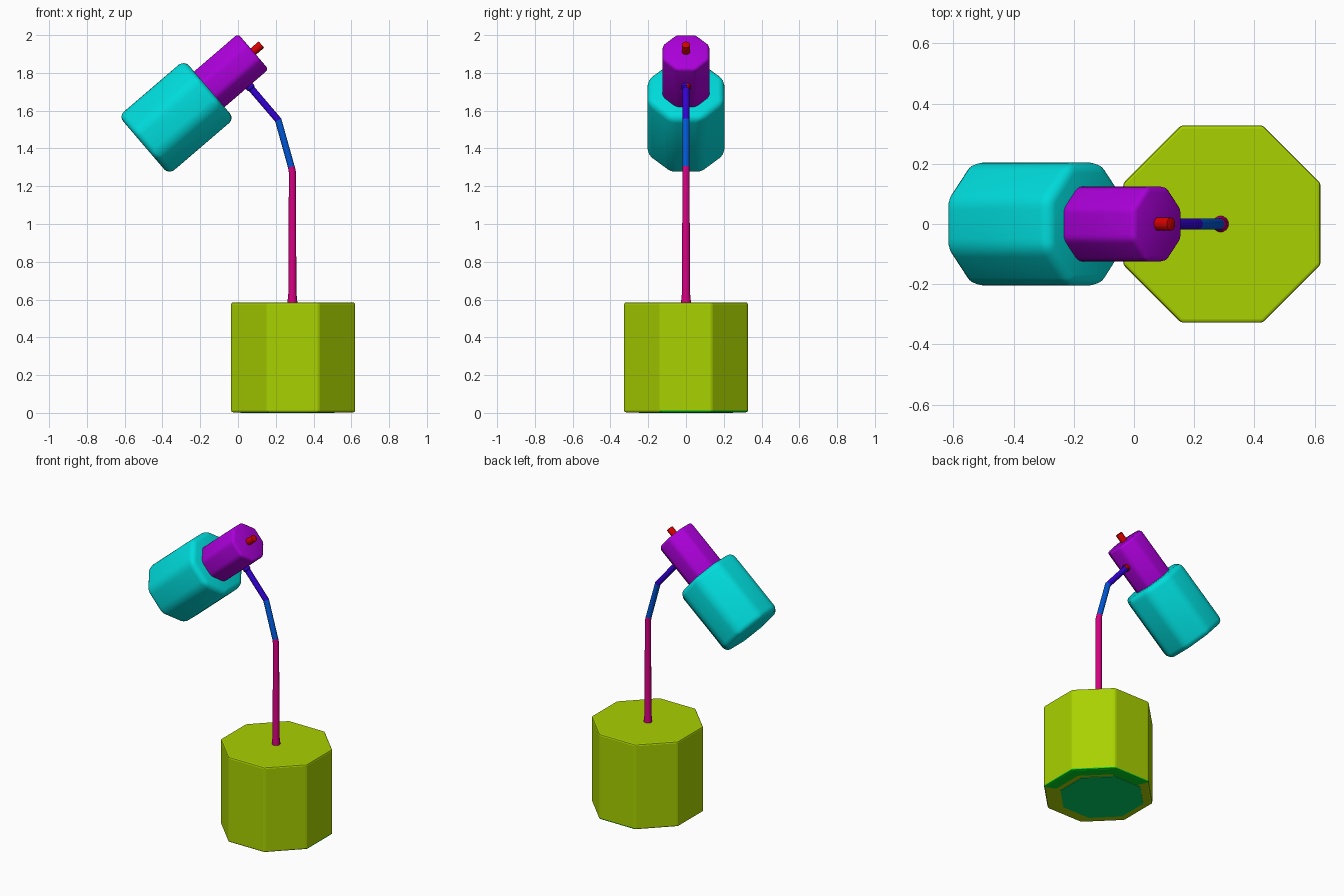
import bpy, bmesh, math
from mathutils import Vector

if "Cube" in bpy.data.objects:
    bpy.data.objects.remove(bpy.data.objects["Cube"])


def material(name, *srgb):
    color = [((c + 0.055) / 1.055) ** 2.4 if c > 0.04 else c / 12.92 for c in srgb] + [1]
    mat = bpy.data.materials.new(name)
    mat.use_nodes = True
    mat.diffuse_color = color
    mat.node_tree.nodes["Principled BSDF"].inputs["Base Color"].default_value = color
    return mat


LIME = material("lime", 0.66, 0.82, 0)
GREEN = material("green", 0, 0.82, 0.12)
TEAL = material("teal green", 0, 0.82, 0.4)
PINK = material("magenta pink", 0.84, 0, 0.51)
BLUE = material("blue", 0, 0.34, 0.84)
INDIGO = material("indigo", 0.2, 0, 0.84)
CYAN = material("cyan", 0, 0.86, 0.86)
PURPLE = material("purple", 0.67, 0, 0.85)
RED = material("red", 0.84, 0, 0)


def loft(name, path, radii, sides, mats, bevel=0, segments=2, rule=None, smooth=32):
    """Polygonal tube through path in the xz plane; radii are measured to the flats."""
    bm = bmesh.new()
    pts = [Vector((x, 0, z)) for x, z in path]
    side = Vector((0, 1, 0))
    rings = []
    for i, p in enumerate(pts):
        before = (p - pts[i - 1]).normalized() if i else None
        after = (pts[i + 1] - p).normalized() if i + 1 < len(pts) else None
        tangent = ((before or after) + (after or before)).normalized()
        across = side.cross(tangent)
        r = radii[i] / math.cos(math.pi / sides)
        ring = []
        for k in range(sides):
            a = math.tau * (k + 0.5) / sides
            ring.append(bm.verts.new(p + r * (math.cos(a) * across + math.sin(a) * side)))
        rings.append(ring)
    for low, high in zip(rings, rings[1:]):
        for k in range(sides):
            j = (k + 1) % sides
            bm.faces.new((low[k], low[j], high[j], high[k]))
    bm.faces.new(rings[0][::-1])
    bm.faces.new(rings[-1])
    bmesh.ops.recalc_face_normals(bm, faces=bm.faces)
    if bevel:
        bmesh.ops.bevel(bm, geom=bm.edges[:], offset=bevel, segments=segments,
                        profile=0.5, affect='EDGES', clamp_overlap=True)
    if rule:
        rule(bm)
    mesh = bpy.data.meshes.new(name)
    bm.to_mesh(mesh)
    bm.free()
    for m in mats:
        mesh.materials.append(m)
    obj = bpy.data.objects.new(name, mesh)
    bpy.context.collection.objects.link(obj)
    bpy.ops.object.select_all(action='DESELECT')
    bpy.context.view_layer.objects.active = obj
    obj.select_set(True)
    bpy.ops.object.shade_smooth_by_angle(angle=math.radians(smooth))


BASE_X = 0.292


# Base block, with a green border on one half of its underside
def underside(bm):
    bottom = min(bm.faces, key=lambda f: f.calc_center_median().z)
    bmesh.ops.inset_individual(bm, faces=[bottom], thickness=0.07)
    for f in bm.faces:
        c = f.calc_center_median()
        if c.z < 0.03 and c.x - BASE_X + c.y > 0.1:
            f.material_index = 1


loft("base", [(BASE_X, 0.003), (BASE_X, 0.585)], [0.328] * 2, 8,
     [LIME, GREEN], 0.01, 2, underside, 5)
loft("base_pad", [(BASE_X - 0.03, 0), (BASE_X - 0.03, 0.005)], [0.25] * 2, 8, [TEAL],
     smooth=5)


# Bent arm, coloured by segment height, with a red joint on one side of its tip
def arm_colors(bm):
    for f in bm.faces:
        c = f.calc_center_median()
        if c.z > 1.715 and c.y > 0:
            f.material_index = 3
        else:
            f.material_index = 2 if c.z > 1.55 else 1 if c.z > 1.3 else 0


loft("arm", [(0.288, 0.57), (0.288, 0.59), (0.288, 0.64), (0.288, 1.275),
             (0.282, 1.303), (0.213, 1.55), (0.073, 1.714), (0.069, 1.719), (0.042, 1.75)],
     [0.026, 0.026, 0.021, 0.019, 0.018, 0.018, 0.018, 0.023, 0.023], 12,
     [PINK, BLUE, INDIGO, RED], rule=arm_colors)

# Lamp head: shade, socket and switch share one tilted axis
loft("shade", [(-0.499, 1.416), (-0.152, 1.713)], [0.204] * 2, 8, [CYAN], 0.036, 4)
loft("socket", [(-0.18, 1.689), (0.081, 1.913)], [0.124] * 2, 8, [PURPLE], 0.018, 3)
loft("switch", [(0.06, 1.895), (0.124, 1.95)], [0.022] * 2, 10, [RED], 0.004, 2)
